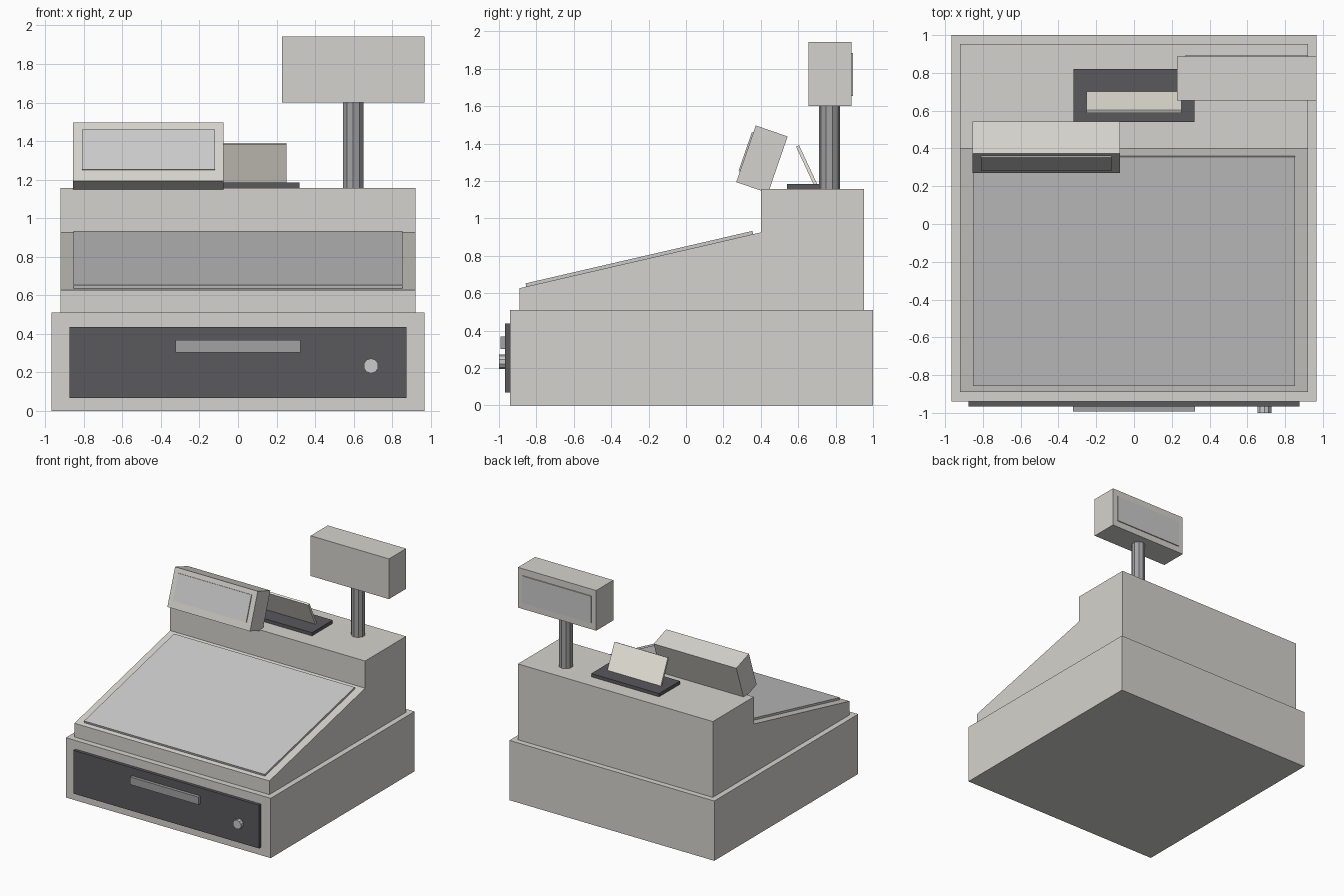
import bpy, bmesh
from math import radians, atan2
from mathutils import Matrix, Vector

if "Cube" in bpy.data.objects:
    bpy.data.objects.remove(bpy.data.objects["Cube"])


def material(name, r, g, b):
    m = bpy.data.materials.new(name)
    m.diffuse_color = (r, g, b, 1)
    m.use_nodes = True
    m.node_tree.nodes["Principled BSDF"].inputs["Base Color"].default_value = m.diffuse_color
    return m


SHELL = material("warm_grey", 0.66, 0.65, 0.61)
DARK = material("dark_grey", 0.10, 0.10, 0.11)
METAL = material("mid_grey", 0.36, 0.36, 0.37)
PANEL = material("panel_grey", 0.55, 0.55, 0.55)
PAPER = material("paper", 0.85, 0.82, 0.74)


def finish(name, bm, mat):
    bmesh.ops.recalc_face_normals(bm, faces=bm.faces)
    mesh = bpy.data.meshes.new(name)
    bm.to_mesh(mesh)
    bm.free()
    mesh.materials.append(mat)
    ob = bpy.data.objects.new(name, mesh)
    bpy.context.collection.objects.link(ob)
    return ob


def box(name, centre, size, mat, tilt=0.0):
    """Box of a given size, tilted about x around its centre."""
    bm = bmesh.new()
    bmesh.ops.create_cube(bm, size=1, matrix=Matrix.Diagonal((*size, 1)))
    ob = finish(name, bm, mat)
    ob.location = centre
    ob.rotation_euler.x = tilt
    return ob


def span(name, x, y, z, mat):
    """Box from its (min, max) range on each axis."""
    r = (x, y, z)
    return box(name, [(a + b) / 2 for a, b in r], [b - a for a, b in r], mat)


def cylinder(name, centre, radius, depth, mat, tilt=0.0):
    bm = bmesh.new()
    bmesh.ops.create_cone(bm, cap_ends=True, segments=10, radius1=radius,
                          radius2=radius, depth=depth)
    ob = finish(name, bm, mat)
    ob.location = centre
    ob.rotation_euler.x = tilt
    return ob


# Cash drawer with front, handle and lock
span("drawer_case", (-0.967, 0.967), (-0.94, 1.0), (0, 0.51), SHELL)
span("drawer_front", (-0.875, 0.875), (-0.967, -0.93), (0.068, 0.437), DARK)
span("drawer_handle", (-0.323, 0.323), (-0.993, -0.96), (0.303, 0.368), METAL)
cylinder("drawer_lock", (0.69, -0.98, 0.234), 0.039, 0.04, PANEL, radians(90))

# Wedge-shaped body, extruded side profile
bm = bmesh.new()
profile = [(-0.89, 0.51), (-0.89, 0.627), (0.4, 0.925),
           (0.4, 1.157), (0.952, 1.157), (0.952, 0.51)]
face = bm.faces.new([bm.verts.new((-0.92, y, z)) for y, z in profile])
ext = bmesh.ops.extrude_face_region(bm, geom=[face])
bmesh.ops.translate(bm, vec=(1.84, 0, 0),
                    verts=[v for v in ext["geom"] if isinstance(v, bmesh.types.BMVert)])
finish("register_body", bm, SHELL)

# Sloped keyboard panel
box("keyboard_panel", (0, -0.248, 0.778), (1.705, 1.245, 0.03), PANEL,
    atan2(0.298, 1.29))

# Tilted operator display with screen
tilt = radians(-19)
centre = Vector((-0.465, 0.406, 1.316))
box("operator_display", centre, (0.78, 0.18, 0.32), SHELL, tilt)
offset = Matrix.Rotation(tilt, 3, "X") @ Vector((0, -0.09, 0.01))
box("operator_screen", centre + offset, (0.69, 0.016, 0.22), PANEL, tilt)

# Receipt printer slot and paper
span("printer_plate", (-0.32, 0.32), (0.54, 0.82), (1.15, 1.185), DARK)
box("receipt_paper", (0, 0.645, 1.283), (0.505, 0.018, 0.23), PAPER, radians(25))

# Customer display on a pole, facing the back
cylinder("display_pole", (0.597, 0.767, 1.38), 0.056, 0.46, METAL)
span("customer_display", (0.227, 0.966), (0.655, 0.886), (1.6, 1.943), SHELL)
span("customer_screen", (0.273, 0.921), (0.87, 0.894), (1.655, 1.885), PANEL)
